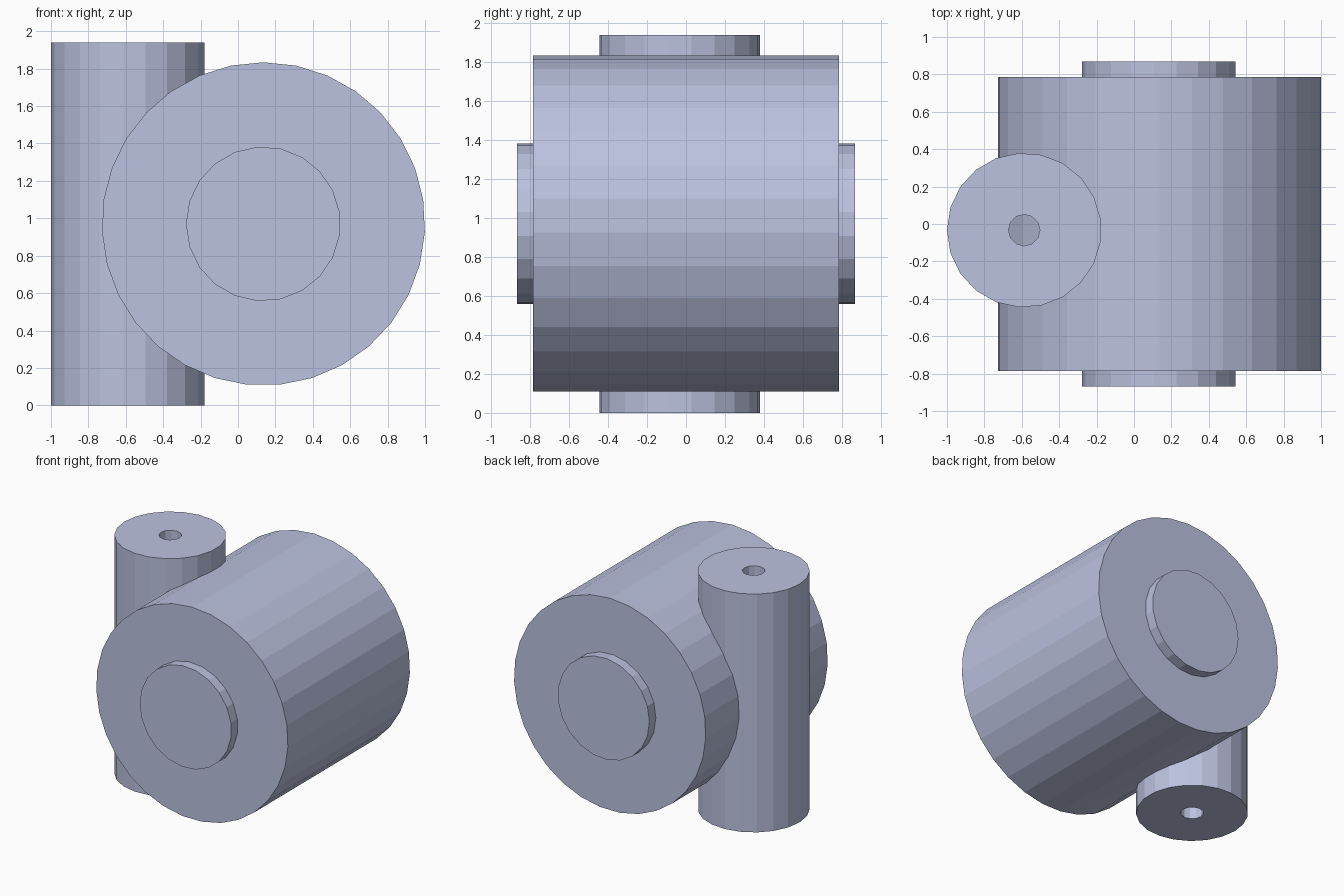
import bpy, bmesh, math
from mathutils import Matrix, Vector

if "Cube" in bpy.data.objects:
    bpy.data.objects.remove(bpy.data.objects["Cube"])

paint = bpy.data.materials.new("lavender grey")
paint.diffuse_color = (0.50, 0.54, 0.74, 1.0)
paint.use_nodes = True
paint.node_tree.nodes["Principled BSDF"].inputs["Base Color"].default_value = paint.diffuse_color


def cylinder(name, radius, sides, start_deg, length, place):
    """Prism whose first corner sits at start_deg, extruded from z=0 to z=length, then placed."""
    bm = bmesh.new()
    ring = []
    for i in range(sides):
        a = math.radians(start_deg) + 2 * math.pi * i / sides
        ring.append(bm.verts.new((radius * math.cos(a), radius * math.sin(a), 0)))
    base = bm.faces.new(ring)
    top = bmesh.ops.extrude_face_region(bm, geom=[base])["geom"]
    bmesh.ops.translate(bm, vec=Vector((0, 0, length)),
                        verts=[v for v in top if isinstance(v, bmesh.types.BMVert)])
    bm.transform(place)
    bmesh.ops.recalc_face_normals(bm, faces=bm.faces)
    mesh = bpy.data.meshes.new(name)
    bm.to_mesh(mesh)
    bm.free()
    mesh.materials.append(paint)
    obj = bpy.data.objects.new(name, mesh)
    bpy.context.collection.objects.link(obj)
    return obj


def combine(target, other, operation):
    """Apply a boolean and discard the helper."""
    mod = target.modifiers.new("combine", 'BOOLEAN')
    mod.operation, mod.solver, mod.object = operation, 'EXACT', other
    bpy.context.view_layer.objects.active = target
    bpy.ops.object.modifier_apply(modifier=mod.name)
    bpy.data.objects.remove(other, do_unlink=True)


def along_y(x, z, length):
    """Lay a cylinder along y, centred on y = 0."""
    return Matrix.Translation((x, length / 2, z)) @ Matrix.Rotation(math.pi / 2, 4, 'X')


# Upright post with a narrow bore
POST = (-0.587, -0.033)
HEIGHT = 1.94
body = cylinder("post_and_drum", 0.413, 21, 180, HEIGHT, Matrix.Translation((*POST, 0)))
bore = cylinder("bore", 0.084, 12, 180, HEIGHT + 0.2, Matrix.Translation((*POST, -0.1)))
combine(body, bore, 'DIFFERENCE')

# Horizontal drum, which blocks the bore part way
drum = cylinder("drum", 0.864, 31, 90, 1.57, along_y(0.136, 0.97, 1.57))

# Shaft showing as a low boss on both drum ends
shaft = cylinder("shaft", 0.413, 21, 180, 1.735, along_y(0.135, 0.97, 1.735))
combine(drum, shaft, 'UNION')
combine(body, drum, 'UNION')
